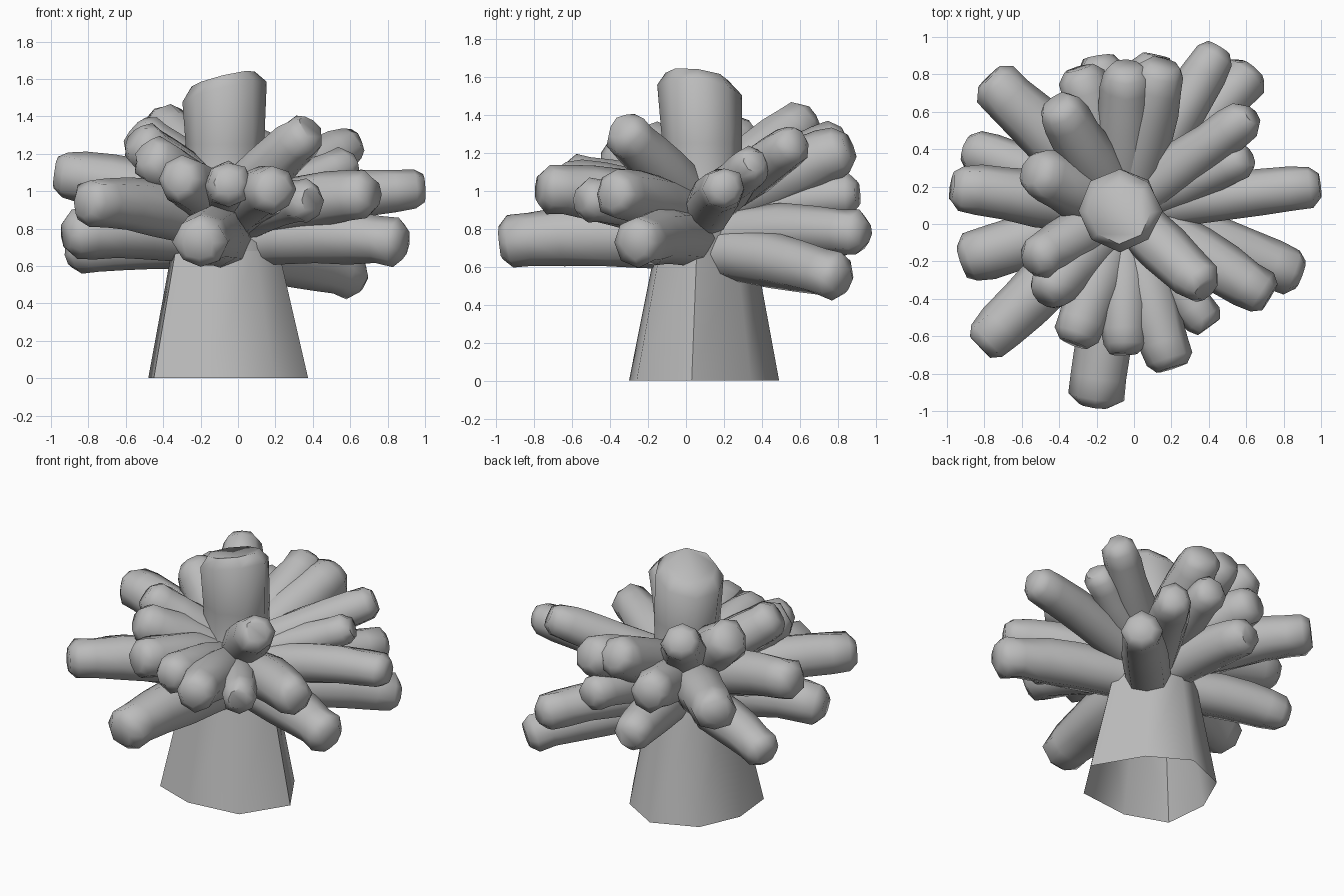
import bpy, bmesh, math, random
from mathutils import Vector

random.seed(4)
cube = bpy.data.objects.get("Cube")
if cube:
    bpy.data.objects.remove(cube, do_unlink=True)

grey = bpy.data.materials.new("stone grey")
grey.use_nodes = True
color = (0.5, 0.5, 0.5, 1)
grey.diffuse_color = color
grey.node_tree.nodes["Principled BSDF"].inputs["Base Color"].default_value = color

SIDES = 8


def loft(name, rings, cap):
    """Skin a list of vertex rings; optionally close the last ring."""
    bm = bmesh.new()
    loops = [[bm.verts.new(p) for p in ring] for ring in rings]
    for a, b in zip(loops, loops[1:]):
        for i in range(SIDES):
            j = (i + 1) % SIDES
            bm.faces.new((a[i], a[j], b[j], b[i]))
    if cap:
        bm.faces.new(loops[-1])
    mesh = bpy.data.meshes.new(name)
    bm.to_mesh(mesh)
    bm.free()
    mesh.materials.append(grey)
    obj = bpy.data.objects.new(name, mesh)
    bpy.context.collection.objects.link(obj)
    bpy.ops.object.select_all(action="DESELECT")
    obj.select_set(True)
    bpy.context.view_layer.objects.active = obj
    bpy.ops.object.shade_smooth_by_angle(angle=math.radians(55))
    return obj


def ring(center, u, v, radius, jitter=0.0):
    points = []
    for i in range(SIDES):
        a = math.tau * i / SIDES
        r = radius * (1 + random.uniform(-jitter, jitter))
        points.append(center + u * (r * math.cos(a)) + v * (r * math.sin(a)))
    return points


X, Y = Vector((1, 0, 0)), Vector((0, 1, 0))

# Flared trunk with an uneven outline, open underneath
outline = [(0.375, 0.03), (0.19, 0.34), (-0.07, 0.49), (-0.36, 0.37),
           (-0.48, 0.1), (-0.45, -0.2), (-0.17, -0.3), (0.19, -0.26)]
base = [Vector((x, y, 0)) for x, y in outline]
base_center = Vector((-0.055, 0.095, 0))
collar = [Vector((-0.07, 0.1, 0.68)) + (p - base_center) * 0.67 for p in base]
loft("trunk", [base, collar], False)

# Upright central finger with a slanted, blunt end
profile = [(0.85, 0.25), (1.05, 0.205), (1.25, 0.21)]
rings = [collar]
rings += [ring(Vector((-0.07, 0.085, z)), X, Y, r) for z, r in profile]
U, V = Vector((1, 0, 0.24)), Vector((0, 1, -0.12))
rings.append(ring(Vector((-0.075, 0.07, 1.53)), U, V, 0.222, 0.04))
rings.append(ring(Vector((-0.08, 0.06, 1.6)), U, V, 0.16, 0.06))
loft("central_finger", rings, True)


def finger(name, tip, radius):
    """Bent, blunt finger growing from the trunk to the tip."""
    tip = Vector(tip)
    root = Vector((-0.06, 0.08, 0.46 + 0.38 * tip.z))
    span = tip - root
    flat = Vector((span.x, span.y, 0)).normalized()
    root += flat * 0.06
    mid = (root + tip) / 2 + Vector((0, 0, 0.06 if tip.z < 1.1 else 0.0))

    def path(t):
        return root * (1 - t) ** 2 + mid * (2 * t * (1 - t)) + tip * t ** 2

    side = Vector((-flat.y, flat.x, 0))
    rings = []
    stations = [(0, 1.0, 0), (0.25, 1.07, 0.02), (0.5, 1.09, 0.04),
                (0.72, 1.02, 0.05), (0.9, 0.96, 0.07)]
    for t, scale, jitter in stations:
        direction = (path(t + 0.05) - path(t - 0.05)).normalized()
        rings.append(ring(path(t), side, direction.cross(side), radius * scale, jitter))
    end = (path(1) - path(0.9)).normalized()
    up = end.cross(side)
    rings.append(ring(tip + end * 0.015, side, up, radius * 0.9, 0.1))
    rings.append(ring(tip + end * 0.065, side, up, radius * 0.56, 0.15))
    loft(name, rings, True)


# Fingers: tip position and thickness, going round the trunk
fingers = [
    ((0.42, 0.89, 0.78), 0.125), ((0.59, 0.78, 0.55), 0.135),
    ((0.58, 0.55, 1.24), 0.12), ((0.56, 0.34, 1.13), 0.11),
    ((0.93, 0.2, 1.01), 0.12), ((0.83, -0.25, 0.73), 0.14),
    ((0.67, -0.36, 0.98), 0.135), ((0.35, -0.31, 1.3), 0.13),
    ((0.36, -0.5, 0.95), 0.12), ((0.18, -0.71, 1.01), 0.14),
    ((-0.05, -0.63, 1.04), 0.13), ((-0.3, -0.58, 1.06), 0.14),
    ((-0.2, -0.91, 0.73), 0.153), ((-0.78, -0.61, 0.94), 0.14),
    ((-0.45, -0.35, 1.17), 0.14), ((-0.51, -0.18, 1.25), 0.13),
    ((-0.86, -0.18, 0.77), 0.145),
    ((-0.91, 0.19, 1.09), 0.14), ((-0.5, 0.27, 1.28), 0.15),
    ((-0.39, 0.6, 1.36), 0.135), ((-0.73, 0.74, 1.04), 0.145),
    ((-0.84, 0.39, 0.67), 0.13), ((-0.28, 0.77, 1.06), 0.14),
    ((-0.04, 0.79, 1.24), 0.14), ((0.14, 0.8, 1.21), 0.15),
    ((-0.18, 0.83, 0.77), 0.13), ((0.1, 0.84, 0.98), 0.125),
]
for number, (tip, radius) in enumerate(fingers, 1):
    finger(f"finger_{number}", tip, radius)
